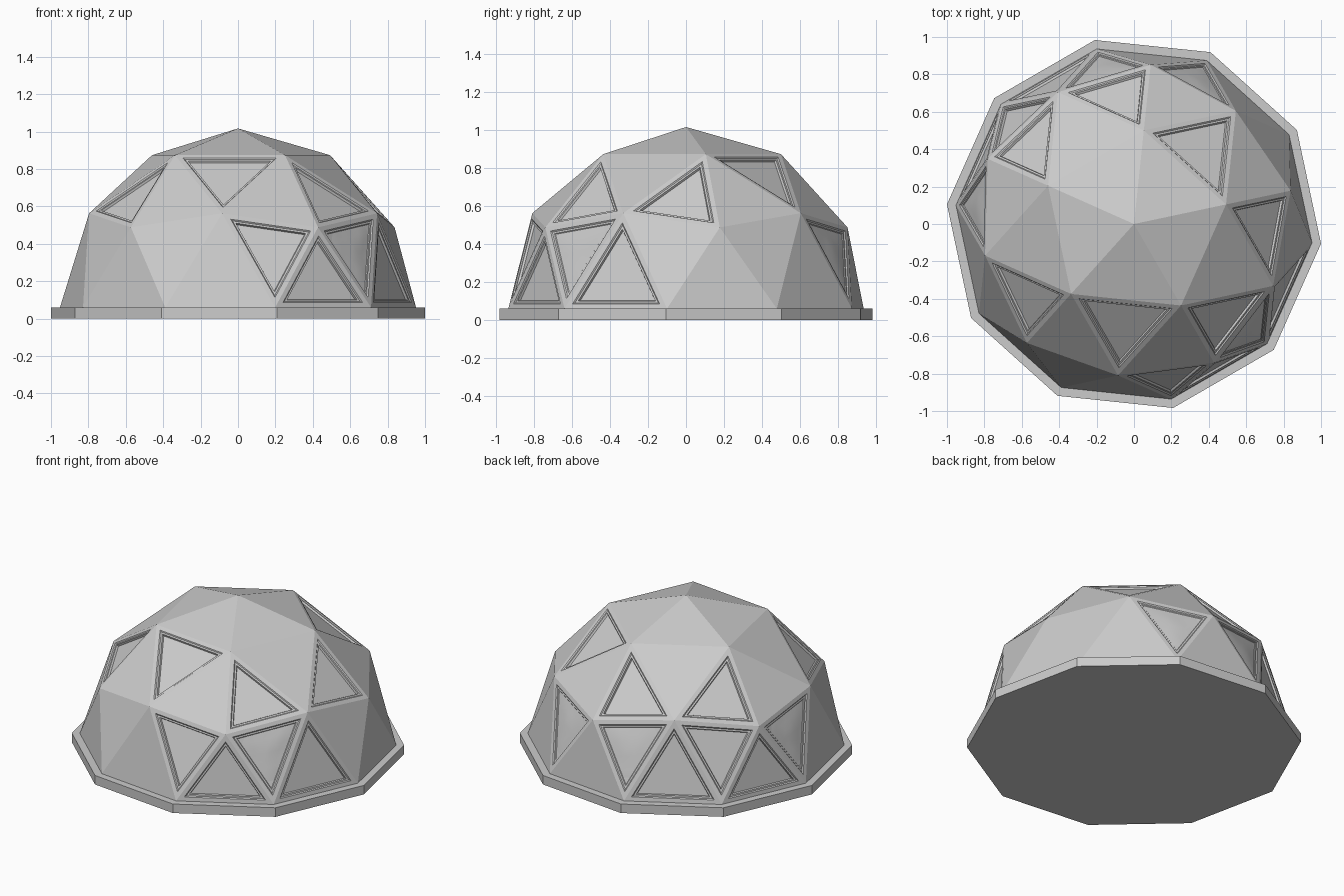
import bpy, bmesh, math, random
from mathutils import Matrix, Vector

if "Cube" in bpy.data.objects:
    bpy.data.objects.remove(bpy.data.objects["Cube"])

random.seed(4)
R, BASE_H = 0.957, 0.06


def to_object(bm, name):
    me = bpy.data.meshes.new(name)
    bm.to_mesh(me)
    bm.free()
    ob = bpy.data.objects.new(name, me)
    bpy.context.collection.objects.link(ob)
    return ob


# Ten-sided base slab, corners lined up with the dome
bm = bmesh.new()
rb = 1 / math.cos(math.radians(6))
ring = [bm.verts.new((rb * math.cos(math.radians(a)), rb * math.sin(math.radians(a)), 0))
        for a in range(-6, 354, 36)]
bottom = bm.faces.new(ring)
top = bmesh.ops.extrude_face_region(bm, geom=[bottom])["geom"]
for v in top:
    if isinstance(v, bmesh.types.BMVert):
        v.co.z = BASE_H
bmesh.ops.recalc_face_normals(bm, faces=bm.faces)
to_object(bm, "base_slab")

# Half of a two-frequency geodesic sphere
bm = bmesh.new()
bmesh.ops.create_icosphere(bm, subdivisions=2, radius=R)
bmesh.ops.delete(bm, geom=[v for v in bm.verts if v.co.z < -0.01], context='VERTS')
bmesh.ops.rotate(bm, verts=bm.verts, cent=(0, 0, 0), matrix=Matrix.Rotation(math.radians(12), 3, 'Z'))

# Node rings: elevation in degrees (A upper, B corner, C between, E bottom)
ELEV = {'A': 58.28, 'B': 26.57, 'C': 31.72, 'E': 0}


def node(ring_name, az):
    e, a = math.radians(ELEV[ring_name]), math.radians(az)
    return Vector((math.cos(e) * math.cos(a), math.cos(e) * math.sin(a), math.sin(e))) * R


def find_face(nodes):
    mid = sum((node(n, a) for n, a in nodes), Vector()) / 3
    return min(bm.faces, key=lambda f: (f.calc_center_median() - mid).length)


flat_panels = [
    "A12 A84 C48", "A84 B84 C120", "A156 B156 C120", "A12 B12 C336",
    "A228 B228 C192", "A228 A300 C264", "A300 B300 C336",
    "B156 C120 E138", "C120 E102 E138", "B156 E138 E174",
    "B300 C264 E282", "B300 E282 E318", "C336 E318 E354",
]
soft_panels = ["B84 C48 E66", "B84 C120 E102", "B156 C192 E174", "B300 C336 E318"]


def faces_for(panels):
    return [find_face([(t[0], int(t[1:])) for t in p.split()]) for p in panels]


flat, soft = faces_for(flat_panels), faces_for(soft_panels)


def step(faces, width, depth):
    bmesh.ops.inset_individual(bm, faces=faces, thickness=width, depth=depth, use_even_offset=True)


# Window panels: strut strip, sloped lip, flat rebate, groove, pane
for faces, drop in ((flat, 0.012), (soft, 0.004)):
    step(faces, 0.026, 0.0)
    step(faces, 0.006, -0.006)
    step(faces, 0.010, 0.0)
    step(faces, 0.004, -drop)

# Soft panes: gently billowing, smooth-shaded surface
for f in soft:
    n, c = f.normal.copy(), f.calc_center_median()
    rim = [v.co.copy() for v in f.verts]
    inner_r = min(((rim[i] + rim[i - 1]) / 2 - c).length for i in range(3))
    bmesh.ops.subdivide_edges(bm, edges=list(f.edges), cuts=7, use_grid_fill=True)
    for v in bm.verts:
        if abs((v.co - c).dot(n)) < 1e-4 and (v.co - c).length < inner_r * 2.1:
            edge_d = min((v.co - rim[i]).cross((rim[i - 1] - rim[i]).normalized()).length
                         for i in range(3))
            if edge_d > 0.005:
                t = min(1, edge_d / inner_r)
                v.co += n * (0.008 * t + random.uniform(-0.0015, 0.0015))
                for g in v.link_faces:
                    g.smooth = True

bmesh.ops.translate(bm, verts=bm.verts, vec=(0, 0, BASE_H))
to_object(bm, "dome_shell")
